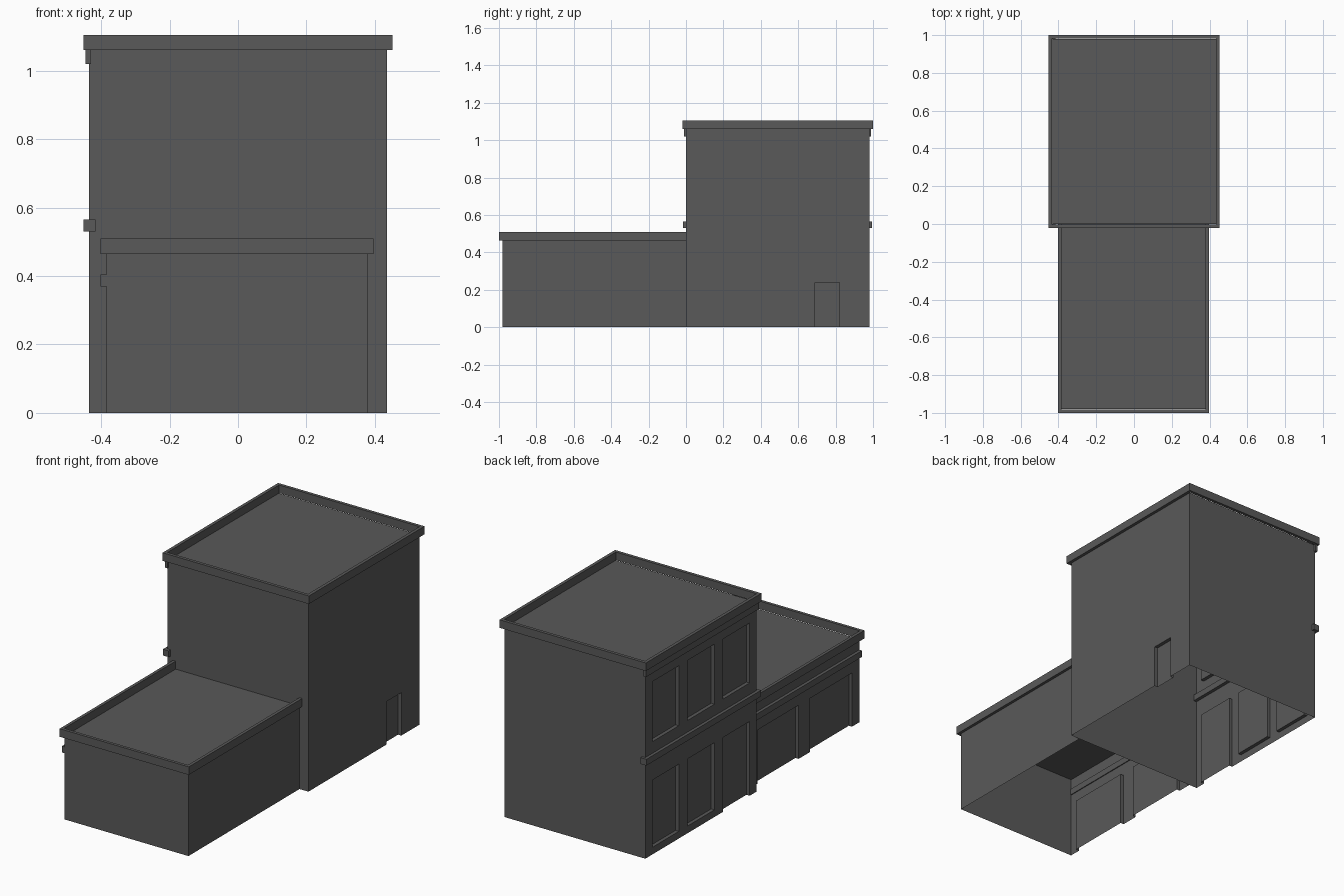
import bpy, bmesh
from mathutils import Vector

if "Cube" in bpy.data.objects:
    bpy.data.objects.remove(bpy.data.objects["Cube"], do_unlink=True)

GREY = 0.1
RECESS = 0.02
mat = bpy.data.materials.new("dark_grey")
mat.use_nodes = True
mat.diffuse_color = (GREY, GREY, GREY, 1)
mat.node_tree.nodes["Principled BSDF"].inputs["Base Color"].default_value = (GREY, GREY, GREY, 1)


def finish(name, bm):
    me = bpy.data.meshes.new(name)
    bm.to_mesh(me)
    bm.free()
    me.materials.append(mat)
    ob = bpy.data.objects.new(name, me)
    bpy.context.scene.collection.objects.link(ob)
    return ob


def add_box(bm, xs, ys, zs):
    lo, hi = (Vector(c) for c in zip(xs, ys, zs))
    verts = bmesh.ops.create_cube(bm, size=1)["verts"]
    for v in verts:
        v.co = [(lo[i] + hi[i]) / 2 + v.co[i] * (hi[i] - lo[i]) for i in range(3)]


def box(name, xs, ys, zs):
    bm = bmesh.new()
    add_box(bm, xs, ys, zs)
    return finish(name, bm)


def recess_wall(bm, side, openings):
    """Cut rectangular bays (y0, y1, z0, z1) into the wall facing side * x and push them in."""
    def wall():
        return [f for f in bm.faces if f.normal.x * side > 0.9]

    def inside(f):
        c = f.calc_center_median()
        return any(a < c.y < b and p < c.z < q for a, b, p, q in openings)

    cuts = {(1, v) for o in openings for v in o[:2]} | {(2, v) for o in openings for v in o[2:]}
    for axis, value in sorted(cuts):
        if value <= 0 and axis == 2:
            continue
        faces = wall()
        edges = {e for f in faces for e in f.edges}
        verts = {v for f in faces for v in f.verts}
        co, no = Vector((0, 0, 0)), Vector((0, 0, 0))
        co[axis], no[axis] = value, 1
        bmesh.ops.bisect_plane(bm, geom=faces + list(edges) + list(verts), plane_co=co, plane_no=no)
    bm.normal_update()
    bays = [f for f in wall() if inside(f)]
    new = bmesh.ops.extrude_face_region(bm, geom=bays)["geom"]
    for v in new:
        if isinstance(v, bmesh.types.BMVert):
            v.co.x -= side * RECESS
    old = [f for f in bays if f.is_valid]
    if old:
        bmesh.ops.delete(bm, geom=old, context="FACES")
    ground = [f for f in bm.faces if all(v.co.z < 0.001 for v in f.verts)]
    if ground:
        bmesh.ops.delete(bm, geom=ground, context="FACES")
    bm.normal_update()


def block(name, xs, ys, height, street, rear=(), open_back=False):
    """Hollow walls and roof, open underneath, with bays on the street side."""
    bm = bmesh.new()
    add_box(bm, xs, ys, (0, height))
    bm.normal_update()
    gone = [f for f in bm.faces if f.normal.z < -0.9 or (open_back and f.normal.y > 0.9)]
    bmesh.ops.delete(bm, geom=gone, context="FACES")
    recess_wall(bm, -1, street)
    if rear:
        recess_wall(bm, 1, rear)
    return finish(name, bm)


def parapet(name, xs, ys, zs, wall, back=True):
    """Rim of bars standing around a flat roof."""
    (x0, x1), (y0, y1) = xs, ys
    yb = y1 - wall if back else y1
    bm = bmesh.new()
    add_box(bm, xs, (y0, y0 + wall), zs)
    if back:
        add_box(bm, xs, (yb, y1), zs)
    add_box(bm, (x0, x0 + wall), (y0 + wall, yb), zs)
    add_box(bm, (x1 - wall, x1), (y0 + wall, yb), zs)
    return finish(name, bm)


# Tall block: three windows above a shopfront with one doorway, plus a rear door
bays = [(0.06, 0.295), (0.37, 0.61), (0.685, 0.915)]
street = [(a, b, 0.63, 0.965) for a, b in bays]
street += [(a, b, 0 if i == 0 else 0.04, 0.415) for i, (a, b) in enumerate(bays)]
block("tall_block", (-0.435, 0.435), (0, 0.98), 1.06, street, rear=[(0.69, 0.82, 0, 0.24)])
parapet("tall_parapet", (-0.452, 0.452), (-0.02, 1.0), (1.06, 1.105), 0.018)
box("tall_cornice", (-0.445, -0.43), (-0.01, 0.99), (1.02, 1.06))
box("tall_ledge", (-0.452, -0.416), (-0.017, 0.995), (0.53, 0.565))

# Low block: two wide bays
block("low_block", (-0.385, 0.38), (-0.98, 0), 0.465,
      [(-0.915, -0.545, 0, 0.3), (-0.445, -0.08, 0, 0.3)], open_back=True)
parapet("low_parapet", (-0.402, 0.396), (-1.0, 0), (0.465, 0.51), 0.017, back=False)
box("low_ledge", (-0.402, -0.38), (-0.98, 0), (0.37, 0.405))
